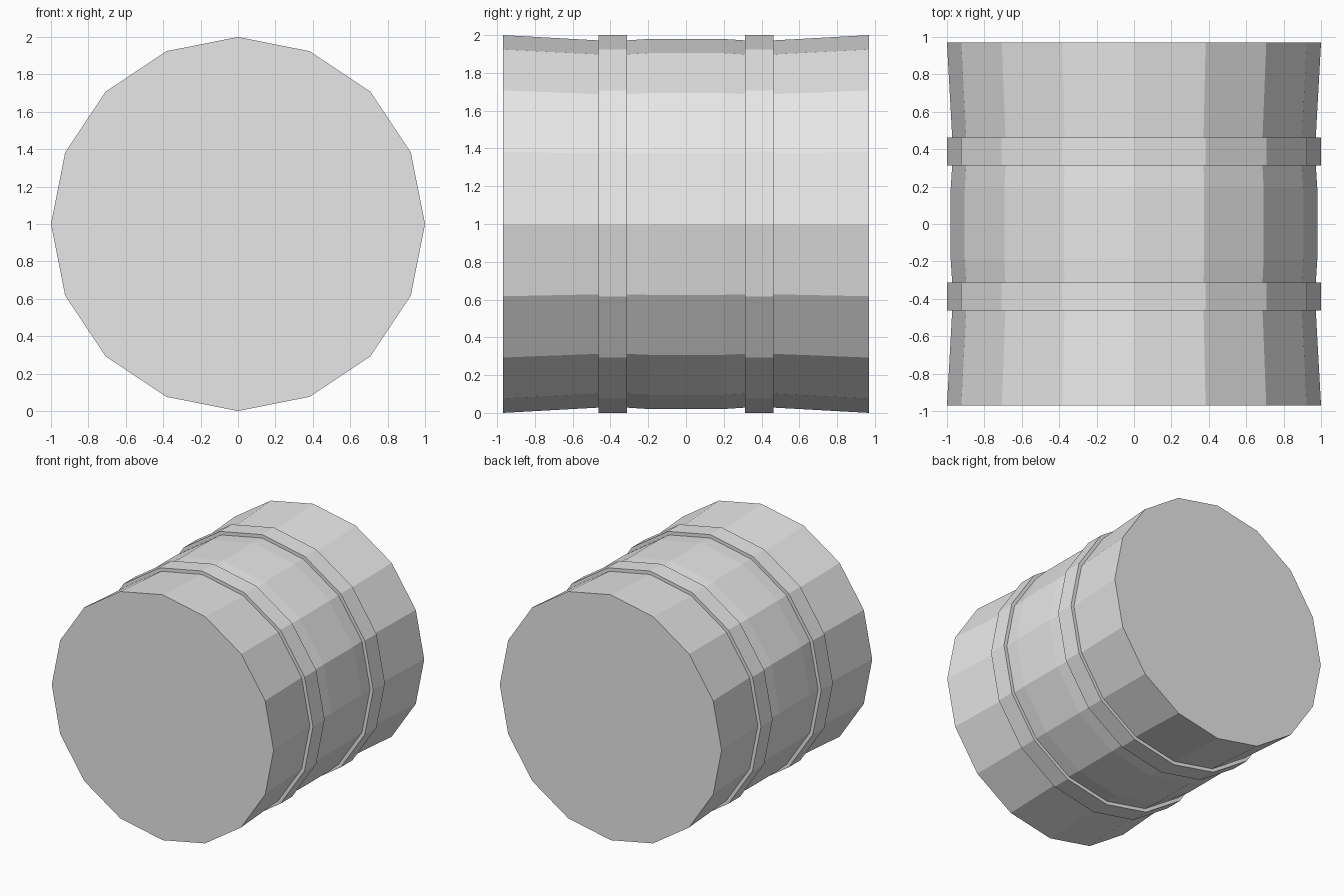
import bpy
import bmesh
from math import cos, sin, tau

SIDES = 16

cube = bpy.data.objects.get("Cube")
if cube:
    bpy.data.objects.remove(cube, do_unlink=True)

grey = bpy.data.materials.new("light grey")
grey.use_nodes = True
grey.diffuse_color = (0.8, 0.8, 0.8, 1)
grey.node_tree.nodes["Principled BSDF"].inputs["Base Color"].default_value = (0.8, 0.8, 0.8, 1)


def lathe(name, profile, closed=False):
    """Spin (y, radius) points about the barrel's lengthwise axis."""
    bm = bmesh.new()
    rings = [[bm.verts.new((r * cos(tau * i / SIDES), y, 1 + r * sin(tau * i / SIDES)))
              for i in range(SIDES)] for y, r in profile]
    pairs = list(zip(rings, rings[1:]))
    if closed:
        pairs.append((rings[-1], rings[0]))
    else:
        bm.faces.new(rings[0])
        bm.faces.new(rings[-1])
    for a, b in pairs:
        for i in range(SIDES):
            j = (i + 1) % SIDES
            bm.faces.new((a[i], a[j], b[j], b[i]))
    bmesh.ops.recalc_face_normals(bm, faces=bm.faces)
    mesh = bpy.data.meshes.new(name)
    bm.to_mesh(mesh)
    bm.free()
    mesh.materials.append(grey)
    obj = bpy.data.objects.new(name, mesh)
    bpy.context.collection.objects.link(obj)
    return obj


# Waisted body with flared ends
half = [(0.19, 0.98), (0.315, 0.972), (0.463, 0.972), (0.97, 1.0)]
lathe("barrel_body", [(-y, r) for y, r in reversed(half)] + half)

# Two raised hoops
for name, side in (("front_hoop", -1), ("back_hoop", 1)):
    lathe(name, [(side * 0.313, 0.95), (side * 0.313, 1.0),
                 (side * 0.463, 1.0), (side * 0.463, 0.95)], closed=True)
